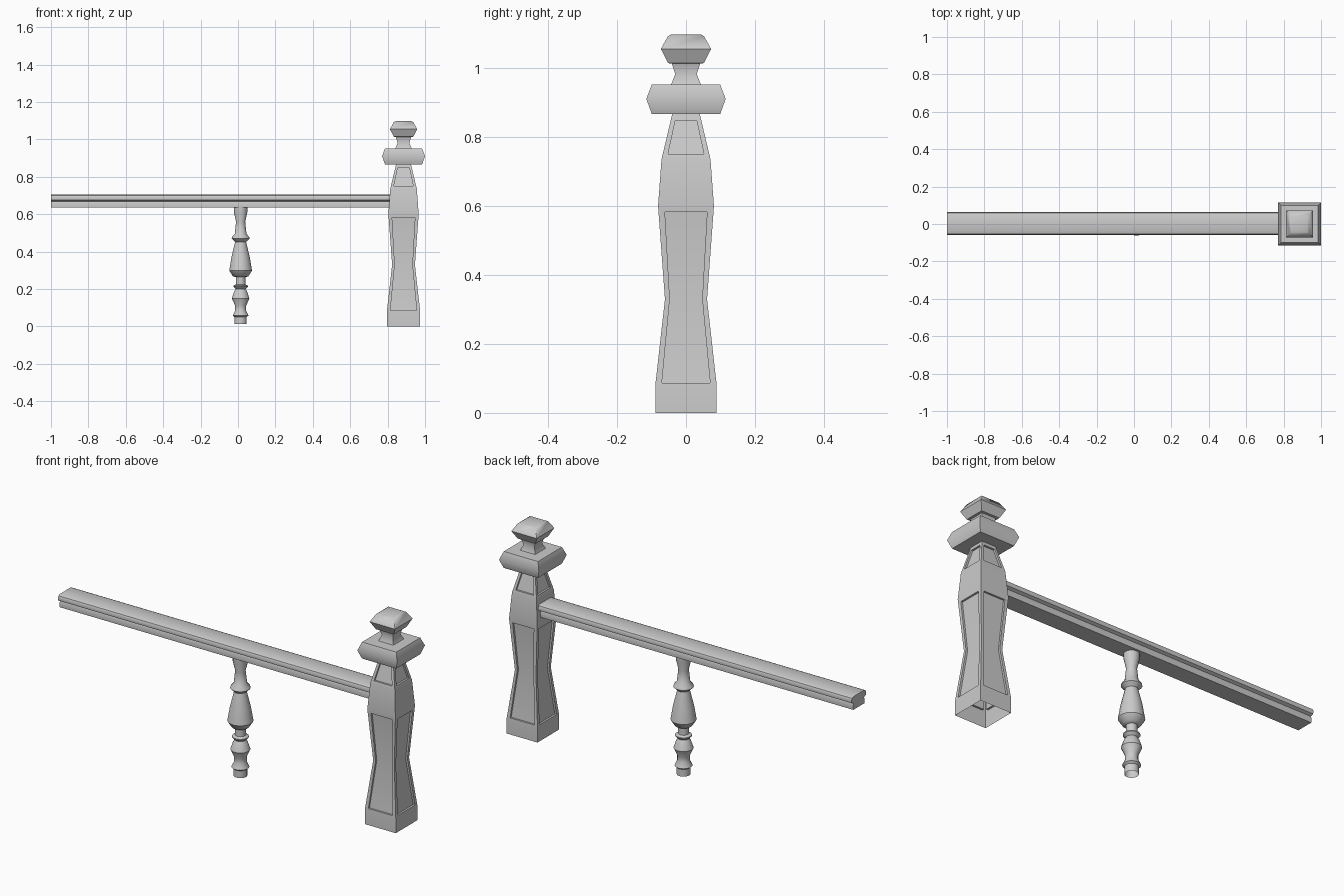
import bpy, bmesh, math
from mathutils import Matrix, Vector

if "Cube" in bpy.data.objects:
    bpy.data.objects.remove(bpy.data.objects["Cube"])

POST_X = 0.885


def finish(name, bm, angle=50):
    bmesh.ops.remove_doubles(bm, verts=bm.verts, dist=1e-5)
    bmesh.ops.recalc_face_normals(bm, faces=bm.faces)
    me = bpy.data.meshes.new(name)
    bm.to_mesh(me)
    bm.free()
    ob = bpy.data.objects.new(name, me)
    bpy.context.collection.objects.link(ob)
    bpy.ops.object.select_all(action='DESELECT')
    ob.select_set(True)
    bpy.context.view_layer.objects.active = ob
    bpy.ops.object.shade_smooth_by_angle(angle=math.radians(angle))
    return ob


def turned(bm, profile, sides, cx, cap_top=False):
    """Sweep (radius, z) points round a vertical axis; 4 sides means square half-widths."""
    k = math.sqrt(2) if sides == 4 else 1
    rings = []
    for r, z in profile:
        rings.append([bm.verts.new((cx + k * r * math.cos(math.tau * (i + .5) / sides),
                                    k * r * math.sin(math.tau * (i + .5) / sides), z))
                      for i in range(sides)])
    for a, b in zip(rings, rings[1:]):
        for i in range(sides):
            j = (i + 1) % sides
            bm.faces.new((a[i], a[j], b[j], b[i]))
    if cap_top:
        bm.faces.new(rings[-1])


def panelled(bm, outer, inner, depth, cx):
    """Four sides of a tapered square shaft, each framed round a sunken panel."""
    def half_at(z):
        for (w0, z0), (w1, z1) in zip(outer, outer[1:]):
            if z <= z1:
                return w0 + (w1 - w0) * (z - z0) / (z1 - z0)

    def loop(pts, sink):
        left = [Vector((-w, -half_at(z) + sink, z)) for w, z in pts]
        right = [Vector((w, -half_at(z) + sink, z)) for w, z in pts]
        return left + right[::-1]

    n = len(outer)
    for q in range(4):
        m = Matrix.Translation((cx, 0, 0)) @ Matrix.Rotation(q * math.pi / 2, 4, 'Z')
        loops = [[bm.verts.new(m @ p) for p in loop(pts, d)]
                 for pts, d in ((outer, 0), (inner, 0), (inner, depth))]
        for a, b in zip(loops, loops[1:]):
            for i in range(2 * n):
                j = (i + 1) % (2 * n)
                bm.faces.new((a[i], a[j], b[j], b[i]))
        c = loops[2]
        for i in range(n - 1):
            bm.faces.new((c[i], c[i + 1], c[2 * n - 2 - i], c[2 * n - 1 - i]))


# Newel post: plinth, waisted panelled shaft, plain band, upper panels
bm = bmesh.new()
turned(bm, [(.089, 0), (.089, .08)], 4, POST_X)
panelled(bm, [(.089, .08), (.061, .33), (.081, .60)],
         [(.07, .086), (.047, .33), (.061, .582)], .01, POST_X)
turned(bm, [(.081, .60), (.071, .735)], 4, POST_X)
panelled(bm, [(.071, .735), (.04, .866)],
         [(.052, .75), (.031, .847)], .01, POST_X)
finish("newel_post", bm)

# Square collar and finial on top of the post
bm = bmesh.new()
turned(bm, [(.04, .866), (.099, .866), (.115, .91), (.099, .952), (.043, .952),
            (.031, .982), (.041, 1.012), (.052, 1.014), (.073, 1.055),
            (.052, 1.092), (.043, 1.097)], 4, POST_X, cap_top=True)
finish("post_finial", bm)

# Turned baluster
bm = bmesh.new()
turned(bm, [(.033, .012), (.033, .05), (.043, .058), (.030, .085), (.030, .11),
            (.048, .15), (.036, .185), (.027, .20), (.040, .213), (.040, .218),
            (.026, .225), (.026, .263), (.042, .268), (.062, .298), (.05, .37),
            (.030, .452), (.049, .47), (.047, .478), (.032, .495), (.025, .56),
            (.037, .612), (.037, .64)], 16, .014)
finish("baluster", bm, 40)

# Handrail: moulded section run along x into the post
half = [(.045, .635), (.047, .655), (.043, .668), (.058, .675),
        (.061, .687), (.056, .699), (.045, .704)]
section = half + [(-y, z) for y, z in reversed(half)]
bm = bmesh.new()
ends = [[bm.verts.new((x, y + .002, z)) for y, z in section] for x in (-1, .815)]
for i in range(len(section)):
    j = (i + 1) % len(section)
    bm.faces.new((ends[0][i], ends[0][j], ends[1][j], ends[1][i]))
for e in ends:
    bm.faces.new(e)
finish("handrail", bm, 40)
